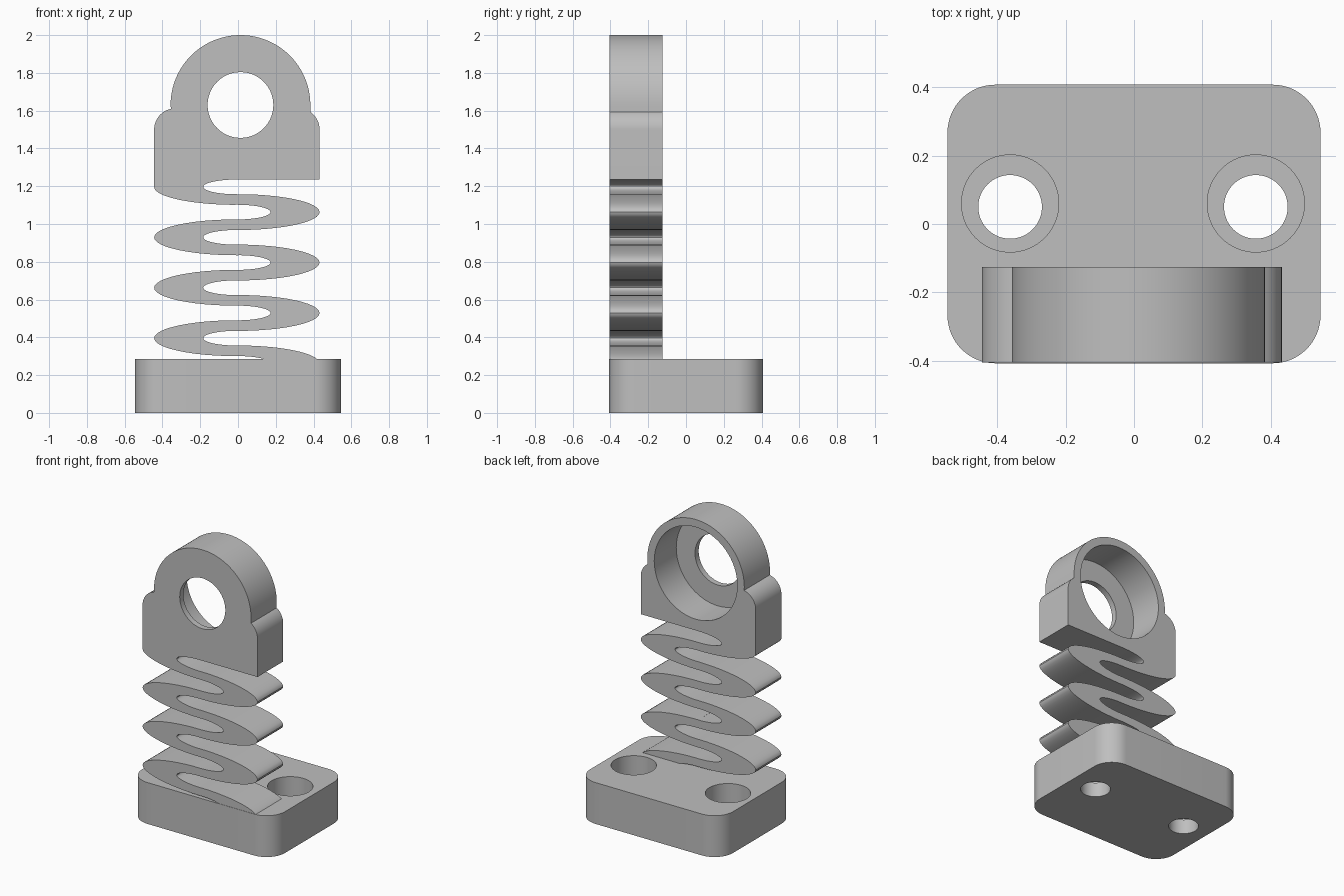
import bpy, bmesh, math
from mathutils import Matrix, Vector

cube = bpy.data.objects.get("Cube")
if cube:
    bpy.data.objects.remove(cube, do_unlink=True)

GREY = (0.52, 0.52, 0.52, 1)
mat = bpy.data.materials.new("plain grey")
mat.use_nodes = True
mat.diffuse_color = GREY
mat.node_tree.nodes["Principled BSDF"].inputs["Base Color"].default_value = GREY

FRONT, BACK = -0.405, -0.125     # depth of head and spring
MID, PITCH, Z0 = -0.006, 0.1335, 0.262   # spring axis, turn spacing, lowest turn
OUTER, INNER = (0.438, 0.095), (0.178, 0.039)


def arc(cx, cz, rx, rz, start, end, n=24):
    angles = [math.radians(start + (end - start) * i / n) for i in range(n + 1)]
    return [(cx + rx * math.cos(a), cz + rz * math.sin(a)) for a in angles]


def finish(bm, name):
    bmesh.ops.recalc_face_normals(bm, faces=bm.faces)
    mesh = bpy.data.meshes.new(name)
    bm.to_mesh(mesh)
    bm.free()
    mesh.materials.append(mat)
    obj = bpy.data.objects.new(name, mesh)
    bpy.context.collection.objects.link(obj)
    return obj


def extrude(bm, faces, offset):
    new = bmesh.ops.extrude_face_region(bm, geom=faces)["geom"]
    verts = [v for v in new if isinstance(v, bmesh.types.BMVert)]
    bmesh.ops.translate(bm, verts=verts, vec=offset)


def activate(obj):
    bpy.ops.object.select_all(action="DESELECT")
    obj.select_set(True)
    bpy.context.view_layer.objects.active = obj


def drill(obj, radius, start, end):
    """Cut a round hole from one point to another."""
    start, end = Vector(start), Vector(end)
    axis = end - start
    bm = bmesh.new()
    turn = axis.to_track_quat("Z", "Y").to_matrix().to_4x4()
    bmesh.ops.create_cone(bm, cap_ends=True, segments=64, radius1=radius, radius2=radius,
                          depth=axis.length,
                          matrix=Matrix.Translation((start + end) / 2) @ turn)
    cutter = finish(bm, "hole_cutter")
    cutter.hide_render = True
    mod = obj.modifiers.new("hole", "BOOLEAN")
    mod.operation, mod.solver, mod.object = "DIFFERENCE", "EXACT", cutter
    activate(obj)
    bpy.ops.object.modifier_apply(modifier=mod.name)
    bpy.data.objects.remove(cutter, do_unlink=True)


def smooth(obj):
    activate(obj)
    bpy.ops.object.shade_smooth_by_angle(angle=math.radians(30))


# Base block with rounded corners and two counterbored screw holes
w, d, r, height = 0.545, 0.407, 0.14, 0.285
outline = []
for sx, sy, a in ((1, 1, 0), (-1, 1, 90), (-1, -1, 180), (1, -1, 270)):
    outline += arc(sx * (w - r), sy * (d - r), r, r, a, a + 90, 16)
bm = bmesh.new()
face = bm.faces.new([bm.verts.new((x, y, 0)) for x, y in outline])
extrude(bm, [face], (0, 0, height))
base = finish(bm, "base")
for x in (-0.362, 0.356):
    drill(base, 0.142, (x, 0.06, 0.1), (x, 0.06, 0.4))
    drill(base, 0.093, (x, 0.05, -0.1), (x, 0.05, 0.2))
smooth(base)

# Flat zigzag spring: a ribbon of half-ellipse turns, right and left in turn
right_edge, left_edge = [], []
for k in range(8):
    side = 1 if k % 2 == 0 else -1
    start = 13 if k == 0 else -90
    end = 0 if k == 7 else 90
    z = Z0 + PITCH * k
    out = arc(MID, z, side * OUTER[0], OUTER[1], start, end)
    inn = arc(MID, z, side * INNER[0], INNER[1], start, end)
    right_edge += out if side > 0 else inn
    left_edge += inn if side > 0 else out
bm = bmesh.new()
rows = [[bm.verts.new((x, FRONT, z)) for x, z in edge] for edge in (right_edge, left_edge)]
faces = [bm.faces.new((rows[0][i], rows[0][i + 1], rows[1][i + 1], rows[1][i]))
         for i in range(len(right_edge) - 1)]
bmesh.ops.remove_doubles(bm, verts=bm.verts[:], dist=0.0005)
extrude(bm, bm.faces[:], (0, BACK - FRONT, 0))
smooth(finish(bm, "spring"))

# Head: arched lug with rounded shoulders, its lower edge closing the top turn
cx, cz, arch, shoulder = 0.013, 1.63, 0.37, 0.112
top_turn = Z0 + PITCH * 7
left, right = MID - OUTER[0], MID + OUTER[0]
profile = [(right, top_turn + INNER[1])]
profile += arc(right - shoulder, 1.5, shoulder, shoulder, 0, 56, 12)
profile += arc(cx, cz, arch, arch, 0, 180, 64)
profile += arc(left + shoulder, 1.5, shoulder, shoulder, 102, 180, 12)
profile += [(left, top_turn)]
profile += arc(MID, top_turn, INNER[0], INNER[1], 180, 90, 12)
bm = bmesh.new()
face = bm.faces.new([bm.verts.new((x, FRONT, z)) for x, z in profile])
extrude(bm, [face], (0, BACK - FRONT, 0))
head = finish(bm, "head")
drill(head, 0.317, (cx, FRONT + 0.04, cz), (cx, 0, cz))
drill(head, 0.174, (cx, FRONT - 0.1, cz), (cx, -0.2, cz))
smooth(head)
